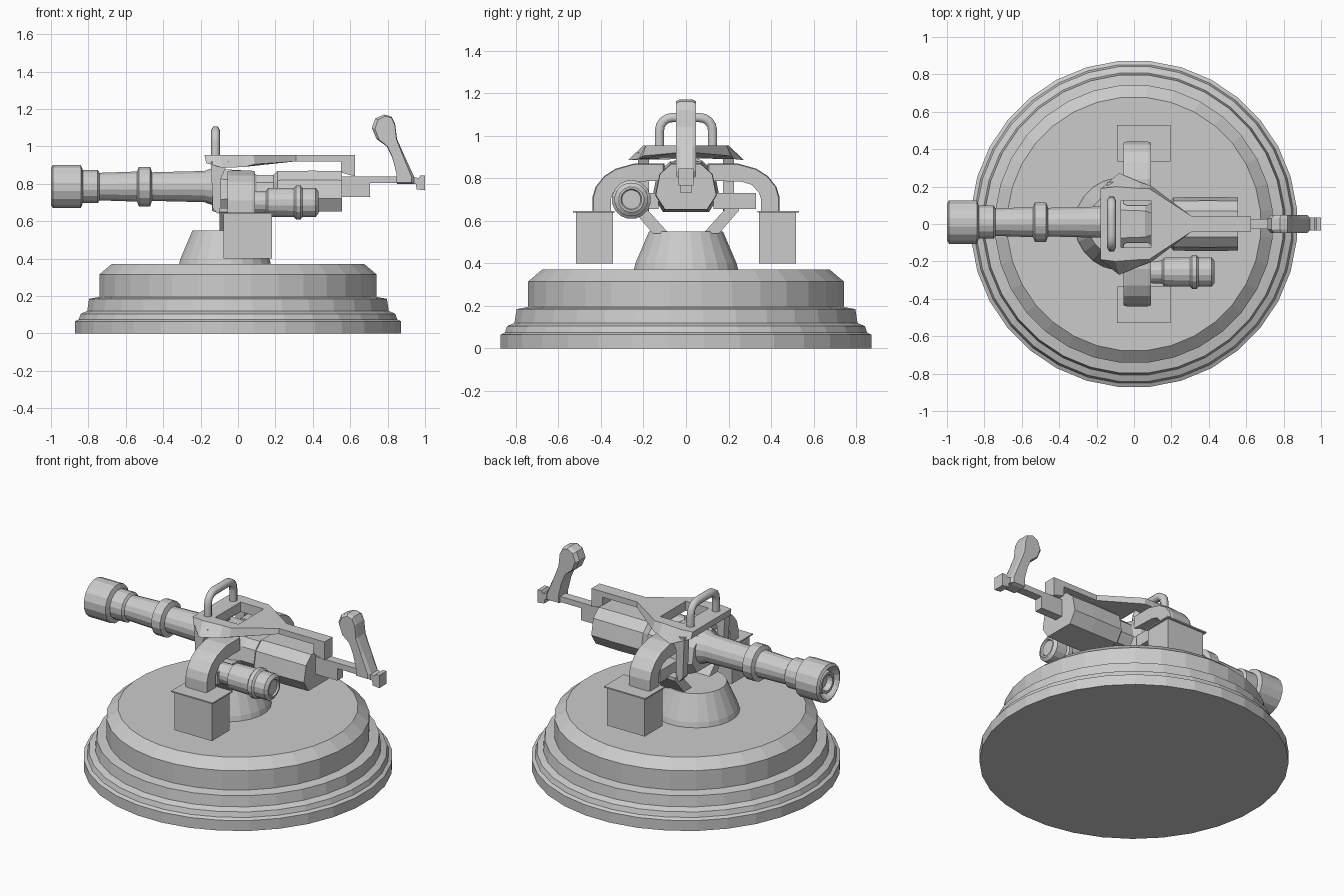
import bpy, bmesh
from math import cos, sin, pi
from mathutils import Vector

if "Cube" in bpy.data.objects:
    bpy.data.objects.remove(bpy.data.objects["Cube"])


def loft(name, loops):
    """Skin matching point loops and cap both ends."""
    bm = bmesh.new()
    rings = [[bm.verts.new(p) for p in loop] for loop in loops]
    n = len(rings[0])
    for a, b in zip(rings, rings[1:]):
        for i in range(n):
            j = (i + 1) % n
            bm.faces.new((a[i], a[j], b[j], b[i]))
    bm.faces.new(rings[0])
    bm.faces.new(rings[-1])
    bmesh.ops.recalc_face_normals(bm, faces=bm.faces)
    me = bpy.data.meshes.new(name)
    bm.to_mesh(me)
    bm.free()
    ob = bpy.data.objects.new(name, me)
    bpy.context.collection.objects.link(ob)
    return ob


def place(axis, u, v, w):
    return {'x': (w, u, v), 'y': (u, w, v), 'z': (u, v, w)}[axis]


def prism(name, axis, pts, lo, hi):
    return loft(name, [[place(axis, u, v, w) for u, v in pts] for w in (lo, hi)])


def box(name, x, y, z):
    return prism(name, 'z', [(x[0], y[0]), (x[1], y[0]), (x[1], y[1]), (x[0], y[1])], *z)


def lathe(name, axis, centre, profile, n):
    """Profile is (position along axis, radius)."""
    angs = [2 * pi * (i + 0.5) / n for i in range(n)]
    return loft(name, [[place(axis, centre[0] + r * cos(a), centre[1] + r * sin(a), w)
                        for a in angs] for w, r in profile])


# Stepped round base and conical hub
lathe("base", 'z', (0, 0), [(0, .875), (.065, .875), (.075, .855), (.105, .845), (.12, .81),
                            (.185, .80), (.195, .745), (.315, .745), (.37, .68)], 32)
lathe("hub", 'z', (-.07, 0), [(.36, .25), (.40, .24), (.55, .175)], 24)

# Barrel with recessed muzzle, collars and taper
lathe("barrel", 'x', (.01, .785), [(-.95, .045), (-.985, .05), (-.985, .065), (-.96, .07),
      (-.99, .09), (-1.0, .10), (-.99, .118), (-.84, .118), (-.83, .09), (-.75, .09),
      (-.74, .075), (-.54, .082), (-.53, .108), (-.47, .108), (-.46, .078),
      (-.18, .085), (-.14, .10), (-.08, .10)], 16)

# Receiver: front collar, middle and rear housing
section = [(-.10, .65), (.10, .65), (.145, .72), (.125, .82), (.07, .87), (-.07, .87),
           (-.125, .82), (-.145, .72)]


def ring(x, s):
    return [(x, y * s, .76 + (z - .76) * s) for y, z in section]


loft("receiver_front", [ring(-.14, .95), ring(-.10, 1.08), ring(.06, 1.0), ring(.10, .8), ring(.22, .8)])
loft("receiver_rear", [ring(.19, .8), ring(.21, .98), ring(.40, 1.0), ring(.555, .98)])

# Top frame plate with window
bottom = [(-.17, .195), (-.08, .272), (.03, .225), (.09, .205), (.31, .04)]
top = [(-.18, .19), (-.10, .20), (.03, .19), (.08, .19), (.31, .04)]
heights = [.91, .885, .89, .905, .92]


def both(p):
    return p + [(x, -y) for x, y in reversed(p)]


frame = loft("top_frame", [
    [(x, y, z) for (x, y), z in zip(both(bottom), heights + heights[::-1])],
    [(x, y, .955) for x, y in both(top)]])
cutter = box("window_cutter", (-.07, .09), (-.125, .125), (.8, 1.1))
cutter.hide_render = True
mod = frame.modifiers.new("window", 'BOOLEAN')
mod.object = cutter
mod.operation = 'DIFFERENCE'
bpy.context.view_layer.objects.active = frame
bpy.ops.object.modifier_apply(modifier=mod.name)
bpy.data.objects.remove(cutter)

# Spine bar bending down to the rear housing
prism("spine_bar", 'y', [(.28, .955), (.625, .955), (.625, .84), (.55, .86), (.55, .92), (.28, .92)],
      -.04, .04)

# Carrying hoop
path = [Vector((-.12, -.125, .93)), Vector((-.12, -.125, 1.02))]
path += [Vector((-.12, s * (.065 + .06 * cos(a)), 1.025 + .06 * sin(a)))
         for s, angs in ((-1, (.4, .8, 1.2, pi / 2)), (1, (pi / 2, 1.2, .8, .4))) for a in angs]
path += [Vector((-.12, .125, 1.02)), Vector((-.12, .125, .93))]
cu = bpy.data.curves.new("carry_hoop", 'CURVE')
cu.dimensions = '3D'
cu.bevel_depth = .025
cu.bevel_resolution = 1
cu.use_fill_caps = True
sp = cu.splines.new('POLY')
sp.points.add(len(path) - 1)
for pt, co in zip(sp.points, path):
    pt.co = (*co, 1)
hoop = bpy.data.objects.new("carry_hoop", cu)
bpy.context.collection.objects.link(hoop)
bpy.context.view_layer.objects.active = hoop
hoop.select_set(True)
bpy.ops.object.convert(target='MESH')

# Yoke, arches and ammunition boxes on both sides
arch = [(.44, .63), (.44, .71), (.425, .76), (.385, .81), (.33, .845), (.24, .87), (.10, .87),
        (.10, .79), (.26, .785), (.31, .77), (.345, .73), (.355, .70), (.355, .63)]
strut = [(.08, .54), (.155, .54), (.25, .65), (.25, .67), (.19, .67), (.175, .645)]
for s, side in ((1, "left"), (-1, "right")):
    loft(side + "_arch", [[(x, s * (.3 + (y - .3) * k), .75 + (z - .75) * k) for y, z in arch]
                          for x, k in ((-.057, .96), (-.04, 1), (.075, 1), (.09, .96))])
    prism(side + "_strut", 'x', [(s * y, z) for y, z in strut], -.10, .06)
    prism(side + "_frame_leg", 'y', [(-.145, .92), (-.05, .92), (-.09, .83), (-.09, .66),
                                     (-.11, .64), (-.135, .67)], s * .175, s * .225)
    box(side + "_ammo_box", (-.077, .182), sorted((s * .342, s * .517)), (.40, .645))
    box(side + "_box_lid", (-.09, .195), sorted((s * .335, s * .53)), (.638, .646))
    box(side + "_side_block", (-.05, .09), sorted((s * .13, s * .33)), (.655, .73))

# Side canister
lathe("side_canister", 'x', (-.257, .70), [(.05, .06), (.15, .062), (.16, .078), (.30, .08),
      (.31, .092), (.335, .092), (.345, .08), (.415, .08), (.43, .06), (.43, .05), (.42, .045)], 16)

# Rear bar, grip and trigger
prism("rear_bar", 'y', [(.54, .73), (.705, .73), (.705, .805), (.90, .805), (.90, .84), (.54, .84)],
      -.027, .027)
grip = [(.715, 1.10), (.735, 1.15), (.78, 1.17), (.82, 1.16), (.84, 1.12), (.85, 1.04),
        (.89, .95), (.945, .83), (.945, .80), (.85, .80), (.85, .85), (.825, .94), (.795, 1.0), (.74, 1.04)]
loft("grip", [[(.83 + (x - .83) * k, y, .98 + (z - .98) * (1 - (1 - k) * .3)) for x, z in grip]
              for y, k in ((-.048, .85), (-.03, 1), (.03, 1), (.048, .85))])
prism("trigger", 'y', [(.93, .80), (.95, .80), (.955, .77), (1.0, .765), (1.0, .845), (.975, .845),
                       (.965, .83), (.93, .84)], -.035, .035)
